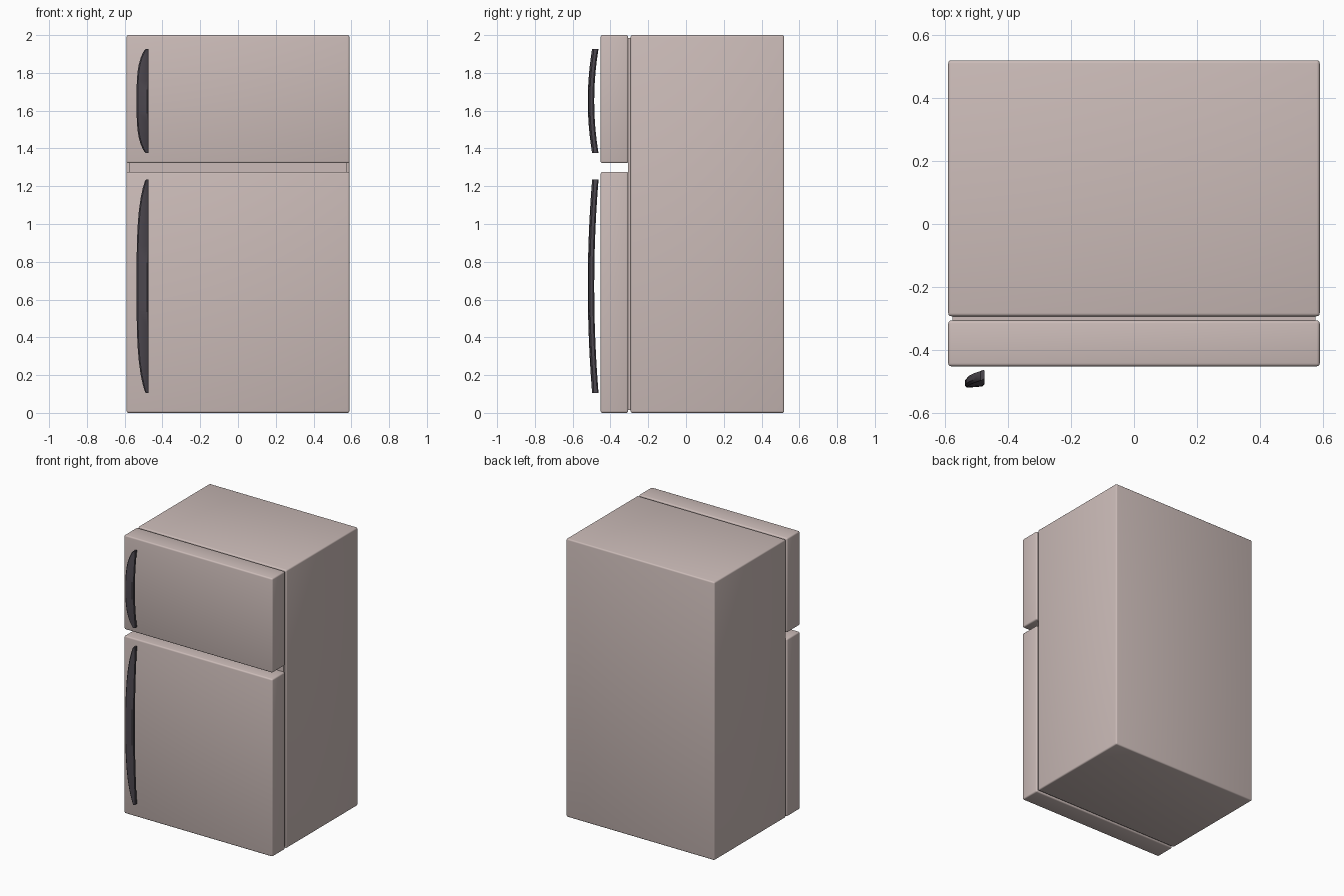
import bpy
import bmesh
import math

if "Cube" in bpy.data.objects:
    bpy.data.objects.remove(bpy.data.objects["Cube"])


def material(name, rgb):
    m = bpy.data.materials.new(name)
    m.diffuse_color = (*rgb, 1)
    m.use_nodes = True
    m.node_tree.nodes["Principled BSDF"].inputs["Base Color"].default_value = m.diffuse_color
    return m


SHELL = material("rose_enamel", (0.60, 0.50, 0.48))
DARK = material("dark_plastic", (0.075, 0.065, 0.08))


def finish(name, bm, mat):
    bmesh.ops.recalc_face_normals(bm, faces=bm.faces)
    me = bpy.data.meshes.new(name)
    bm.to_mesh(me)
    bm.free()
    me.materials.append(mat)
    ob = bpy.data.objects.new(name, me)
    bpy.context.collection.objects.link(ob)
    bpy.ops.object.select_all(action='DESELECT')
    ob.select_set(True)
    bpy.context.view_layer.objects.active = ob
    bpy.ops.object.shade_smooth_by_angle(angle=math.radians(40))
    return ob


def box(name, lo, hi, bevel, mat=SHELL):
    bm = bmesh.new()
    bmesh.ops.create_cube(bm, size=1)
    for v in bm.verts:
        v.co = [(a + b) / 2 + c * (b - a) for a, b, c in zip(lo, hi, v.co)]
    if bevel:
        bmesh.ops.bevel(bm, geom=bm.edges[:], offset=bevel, segments=3,
                        profile=0.5, affect='EDGES')
    return finish(name, bm, mat)


def handle(name, z0, z1, steps=16):
    """Bowed grip: straight inner edge, rounded outer edge, thin tips."""
    bm = bmesh.new()
    rings = []
    for i in range(steps + 1):
        u = -math.cos(math.pi * i / steps)          # denser toward the tips
        z = (z0 + z1) / 2 + u * (z1 - z0) / 2
        bow = 0.023 * (1 - u * u)
        right = -0.475
        left = -0.488 - 0.049 * (1 - abs(u) ** 3.5) ** 0.8
        back, front = -0.463 - bow, -0.497 - bow
        c = min(0.007, (right - left) * 0.25)
        section = [(left, back - 0.006 - c), (left + c, back - 0.004),
                   (right - c, back), (right, back - c),
                   (right, front + 0.004 + c), (right - c, front + 0.004),
                   (left + c, front), (left, front + c)]
        rings.append([bm.verts.new((x, y, z)) for x, y in section])
    for a, b in zip(rings, rings[1:]):
        for k in range(8):
            n = (k + 1) % 8
            bm.faces.new((a[k], a[n], b[n], b[k]))
    bm.faces.new(rings[0])
    bm.faces.new(rings[-1])
    return finish(name, bm, DARK)


# Cabinet and the recessed seal behind the doors
box("cabinet", (-0.59, -0.293, 0), (0.59, 0.52, 2.0), 0.01)
box("door_seal", (-0.577, -0.308, 0.014), (0.577, -0.285, 1.986), 0)

# Freezer door on top, fridge door below, each with its own handle
doors = {"freezer": (1.322, 2.0, 1.375, 1.927),
         "fridge": (0.0, 1.276, 0.105, 1.235)}
for part, (bottom, top, h0, h1) in doors.items():
    box(part + "_door", (-0.59, -0.452, bottom), (0.59, -0.306, top), 0.01)
    handle(part + "_handle", h0, h1)
